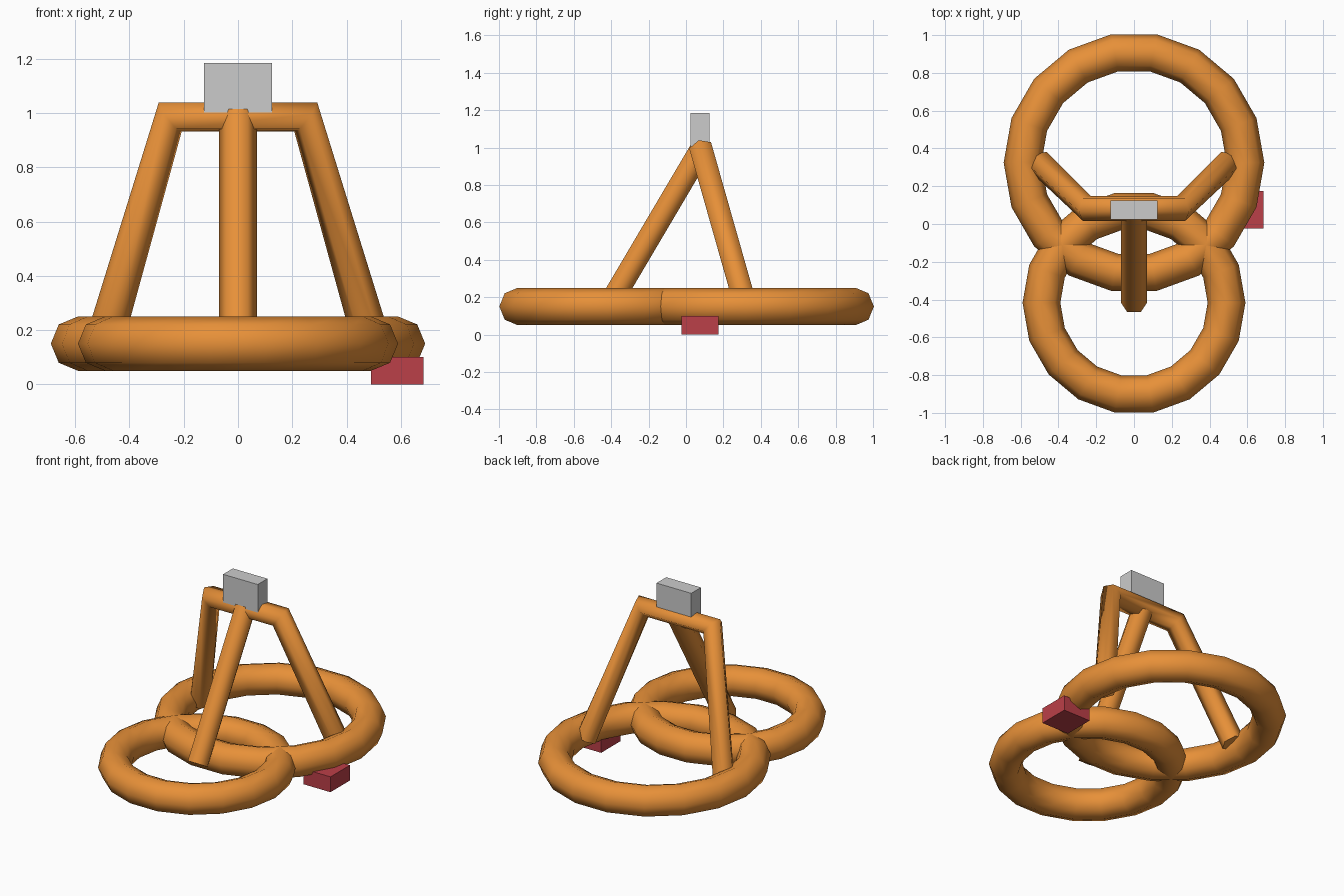
import bpy, bmesh, math
from mathutils import Vector

if "Cube" in bpy.data.objects:
    bpy.data.objects.remove(bpy.data.objects["Cube"])


def material(name, rgb):
    m = bpy.data.materials.new(name)
    m.diffuse_color = (*rgb, 1)
    m.use_nodes = True
    m.node_tree.nodes["Principled BSDF"].inputs["Base Color"].default_value = m.diffuse_color
    return m


orange = material("orange_tube", (0.8, 0.28, 0.04))
red = material("red_block", (0.5, 0.05, 0.065))


def ring(name, y, major):
    bpy.ops.mesh.primitive_torus_add(major_segments=18, minor_segments=8,
                                     major_radius=major, minor_radius=0.1,
                                     location=(0, y, 0.15))
    ob = bpy.context.object
    ob.name = name
    bpy.ops.object.shade_smooth()
    ob.data.materials.append(orange)


def tube(name, points, normal, radius=0.07, sides=6):
    """Sweep a capped polygon along a path lying in the plane of the normal."""
    pts = [Vector(p) for p in points]
    n = Vector(normal).normalized()
    bm = bmesh.new()
    loops = []
    for i, p in enumerate(pts):
        t = Vector()
        if i > 0:
            t += (p - pts[i - 1]).normalized()
        if i < len(pts) - 1:
            t += (pts[i + 1] - p).normalized()
        m = t.cross(n).normalized()
        angles = [math.tau * k / sides for k in range(sides)]
        loops.append([bm.verts.new(p + radius * (math.cos(a) * m + math.sin(a) * n))
                      for a in angles])
    for a, b in zip(loops, loops[1:]):
        for k in range(sides):
            j = (k + 1) % sides
            bm.faces.new((a[k], a[j], b[j], b[k])).smooth = True
    bm.faces.new(loops[0])
    bm.faces.new(loops[-1])
    bmesh.ops.recalc_face_normals(bm, faces=bm.faces)
    me = bpy.data.meshes.new(name)
    bm.to_mesh(me)
    bm.free()
    me.materials.append(orange)
    bpy.context.collection.objects.link(bpy.data.objects.new(name, me))


def box(name, centre, size, mat=None):
    bpy.ops.mesh.primitive_cube_add(size=1, location=centre)
    ob = bpy.context.object
    ob.name = name
    ob.scale = size
    if mat:
        ob.data.materials.append(mat)


# Two crossing floor rings
ring("back_ring", 0.325, 0.59)
ring("front_ring", -0.417, 0.49)

# Rear legs and top bar as one bent tube
foot, top = Vector((0.495, 0.32, 0.15)), Vector((0.25, 0.083, 0.985))
mirror = Vector((-1, 1, 1))
leg = top - foot
tube("rear_legs_and_bar", [foot * mirror, top * mirror, top, foot],
     Vector((1, 0, 0)).cross(leg))

# Front leg leaning back into the bar
a, b = Vector((0, -0.415, 0.15)), Vector((0, 0.078, 0.985))
tube("front_leg", [a, b], (b - a).cross(Vector((1, 0, 0))).normalized().cross((b - a).normalized())
     .cross((b - a).normalized()))

# Block on the bar and block under the right side
box("top_block", (0, 0.075, 1.085), (0.25, 0.1, 0.2))
box("side_block", (0.587, 0.075, 0.05), (0.195, 0.2, 0.1), red)
